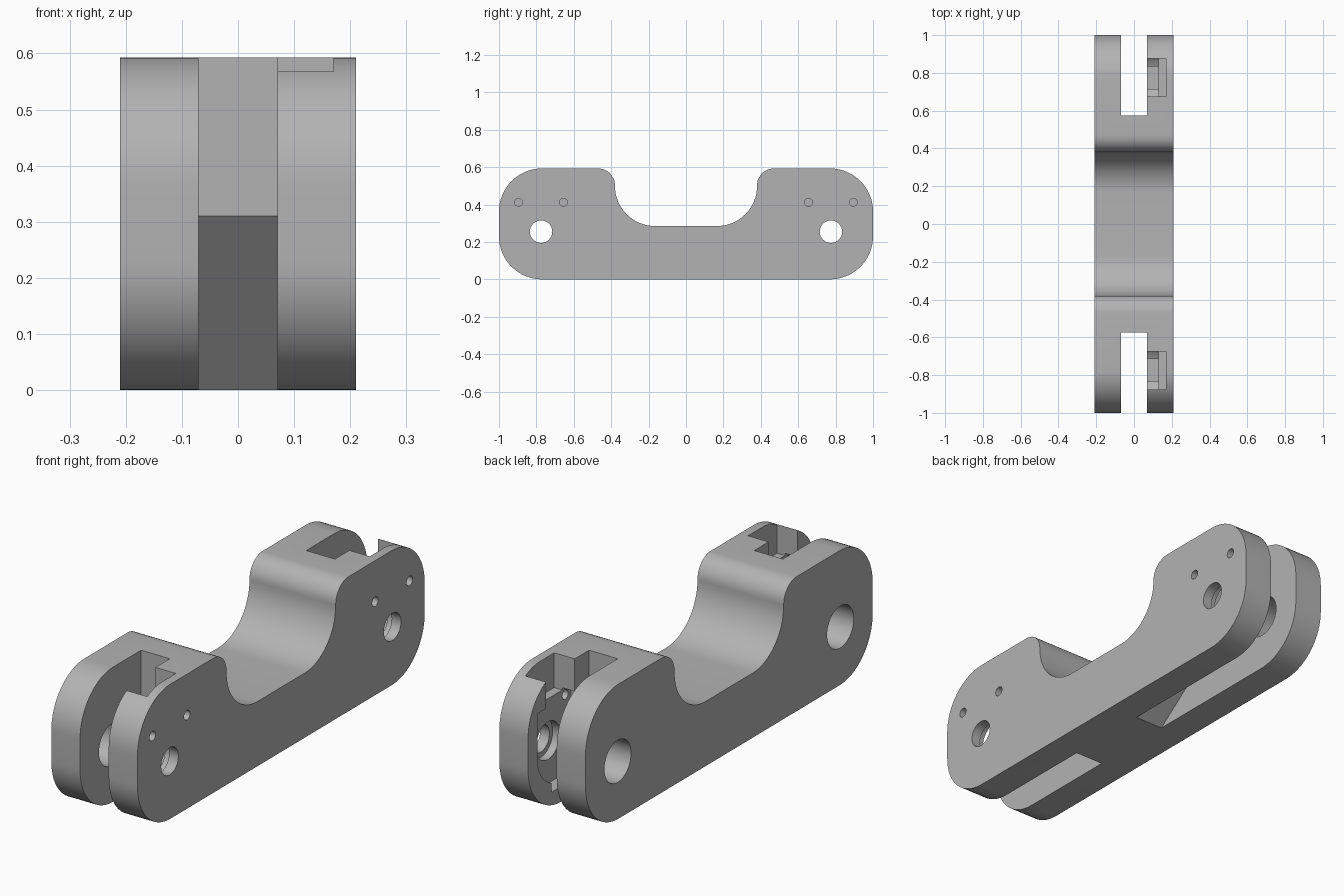
import bpy, bmesh
from math import cos, sin, radians

cube = bpy.data.objects.get("Cube")
if cube:
    bpy.data.objects.remove(cube, do_unlink=True)

grey = bpy.data.materials.new("light_grey")
grey.use_nodes = True
grey.diffuse_color = (0.45, 0.45, 0.45, 1)
grey.node_tree.nodes["Principled BSDF"].inputs["Base Color"].default_value = (0.45, 0.45, 0.45, 1)


def arc(y, z, r, start, end, steps=16):
    """Points of a circular arc in the side plane."""
    angles = [radians(start + (end - start) * i / steps) for i in range(steps + 1)]
    return [(y + r * cos(a), z + r * sin(a)) for a in angles]


def prism(name, outline, x0, x1):
    """Side outline extruded across the width."""
    bm = bmesh.new()
    face = bm.faces.new([bm.verts.new((x0, y, z)) for y, z in outline])
    moved = bmesh.ops.extrude_face_region(bm, geom=[face])["geom"]
    verts = [v for v in moved if isinstance(v, bmesh.types.BMVert)]
    bmesh.ops.translate(bm, verts=verts, vec=(x1 - x0, 0, 0))
    bmesh.ops.recalc_face_normals(bm, faces=bm.faces)
    mesh = bpy.data.meshes.new(name)
    bm.to_mesh(mesh)
    bm.free()
    mesh.materials.append(grey)
    obj = bpy.data.objects.new(name, mesh)
    bpy.context.collection.objects.link(obj)
    return obj


def box(y0, y1, z0, z1):
    return [(y0, z0), (y1, z0), (y1, z1), (y0, z1)]


def disc(y, z, r, steps=32):
    return arc(y, z, r, 0, 360, steps)[:-1]


def cut(target, outline, x0, x1):
    """Subtract an extruded outline from the target."""
    cutter = prism("cutter", outline, x0, x1)
    cutter.hide_render = True
    mod = target.modifiers.new("cut", "BOOLEAN")
    mod.operation = "DIFFERENCE"
    mod.solver = "EXACT"
    mod.object = cutter
    bpy.context.view_layer.objects.active = target
    bpy.ops.object.modifier_apply(modifier=mod.name)
    bpy.data.objects.remove(cutter, do_unlink=True)


# Link body: rounded ends with a scooped middle
HALF, TOP, ARM, SLOT = 0.21, 0.593, 0.07, 0.575
half_profile = (arc(0.77, 0.23, 0.23, -90, 0) + arc(0.77, TOP - 0.23, 0.23, 0, 90)
                + arc(0.47, TOP - 0.09, 0.09, 90, 180, 10)
                + arc(0.165, 0.5, 0.215, 0, -90))
mirrored = [(-y, z) for y, z in reversed(half_profile)]
body = prism("link_body", half_profile + mirrored, -HALF, HALF)

# Fork slots, each with a sloped lower end
for side, inner_y, slope_z in ((1, 0.10, 0.36), (-1, 0.30, 0.31)):
    foot = inner_y - 0.05 * (SLOT - inner_y) / slope_z
    slot = [(SLOT, 0.8), (SLOT, slope_z), (foot, -0.05), (1.2, -0.05), (1.2, 0.8)]
    cut(body, [(side * y, z) for y, z in slot], -ARM, ARM)

# Pivot holes and motor pockets at both ends
AXIS_Z, FLOOR, NECK = 0.255, 0.13, 0.17
for side in (1, -1):
    c = 0.775 * side
    cut(body, disc(c, AXIS_Z, 0.093), -0.3, 0)
    cut(body, disc(c, AXIS_Z, 0.06), 0, 0.3)
    pocket = [(c + 0.16, 0.45)] + [(c - 0.16, 0.45)] + arc(c, AXIS_Z, 0.16, 180, 360, 24)
    cut(body, pocket, 0, FLOOR)
    cut(body, box(c - 0.06, c + 0.06, 0.067, 0.2), 0, FLOOR)
    cut(body, box(c - 0.1, c + 0.1, 0.44, 0.8), 0.01, NECK)
    cut(body, disc(c, AXIS_Z, 0.083), 0.02, 0.165)
    for offset in (-0.12, 0.12):
        cut(body, disc(c + offset, 0.412, 0.021, 20), 0.1, 0.3)

# Smooth curves, sharp edges
bpy.ops.object.select_all(action="DESELECT")
body.select_set(True)
bpy.context.view_layer.objects.active = body
bpy.ops.object.shade_smooth_by_angle(angle=radians(30))
